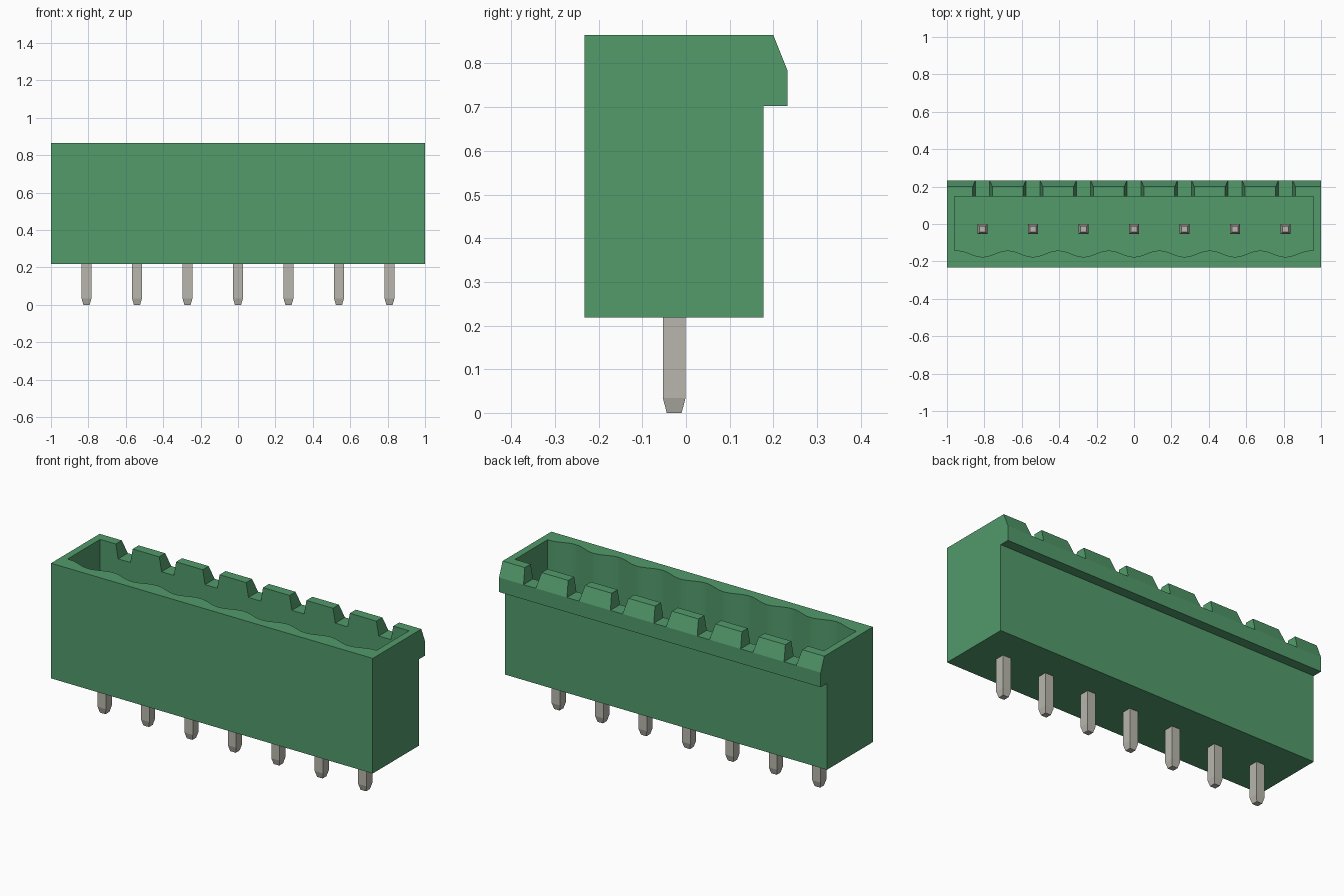
import bpy, bmesh, math
from mathutils import Vector

cube = bpy.data.objects.get("Cube")
if cube:
    bpy.data.objects.remove(cube, do_unlink=True)

PITCH = 0.27
PIN_X = [(i - 3) * PITCH for i in range(7)]
PIN_Y = -0.027


def material(name, rgb):
    m = bpy.data.materials.new(name)
    m.use_nodes = True
    m.diffuse_color = (*rgb, 1)
    bsdf = m.node_tree.nodes["Principled BSDF"]
    bsdf.inputs["Base Color"].default_value = (*rgb, 1)
    bsdf.inputs["Roughness"].default_value = 0.6
    return m


green = material("green plastic", (0.085, 0.325, 0.148))
metal = material("tinned metal", (0.48, 0.47, 0.415))


def add_prism(bm, outline, offset):
    """Closed prism: a flat outline of 3D points swept along offset."""
    face = bm.faces.new([bm.verts.new(p) for p in outline])
    swept = bmesh.ops.extrude_face_region(bm, geom=[face], use_keep_orig=True)
    verts = [g for g in swept["geom"] if isinstance(g, bmesh.types.BMVert)]
    bmesh.ops.translate(bm, verts=verts, vec=Vector(offset))


def make_object(name, bm, mat):
    bmesh.ops.recalc_face_normals(bm, faces=bm.faces[:])
    mesh = bpy.data.meshes.new(name)
    bm.to_mesh(mesh)
    bm.free()
    mesh.materials.append(mat)
    obj = bpy.data.objects.new(name, mesh)
    bpy.context.collection.objects.link(obj)
    return obj


def cut(target, cutter):
    """Subtract the cutter, apply the result and remove the cutter."""
    cutter.hide_render = True
    mod = target.modifiers.new("cut", "BOOLEAN")
    mod.operation, mod.solver, mod.object = "DIFFERENCE", "EXACT", cutter
    bpy.context.view_layer.objects.active = target
    bpy.ops.object.modifier_apply(modifier=mod.name)
    bpy.data.objects.remove(cutter, do_unlink=True)


# Housing: side profile with the latch lip along the back, swept across x
profile = [(-0.232, 0.218), (0.177, 0.218), (0.177, 0.703), (0.232, 0.703),
           (0.232, 0.785), (0.2, 0.865), (-0.232, 0.865)]
bm = bmesh.new()
add_prism(bm, [(-1, y, z) for y, z in profile], (2, 0, 0))
housing = make_object("housing", bm, green)

# Socket: open pocket with a scalloped front wall, one scallop per pin
FLOOR = 0.33
steps = 7 * 14
wave = []
for i in range(steps + 1):
    x = -3.5 * PITCH + i * 7 * PITCH / steps
    wave.append((x, -0.159 - 0.017 * math.cos(2 * math.pi * x / PITCH), FLOOR))
outline = [(-0.96, 0.147, FLOOR), (-0.96, -0.142, FLOOR), *wave,
           (0.96, -0.142, FLOOR), (0.96, 0.147, FLOOR)]
bm = bmesh.new()
add_prism(bm, outline, (0, 0, 1))
cut(housing, make_object("socket_cutter", bm, green))

# Notches: flared gaps in the back wall that leave a row of teeth
bm = bmesh.new()
for x in PIN_X:
    notch = [(x - 0.038, 0.785), (x + 0.038, 0.785),
             (x + 0.056, 0.885), (x - 0.056, 0.885)]
    add_prism(bm, [(px, 0.1, pz) for px, pz in notch], (0, 0.2, 0))
cut(housing, make_object("notch_cutter", bm, green))

bpy.ops.object.select_all(action="DESELECT")
housing.select_set(True)
bpy.context.view_layer.objects.active = housing
bpy.ops.object.shade_smooth_by_angle(angle=math.radians(15))

# Pins: square posts with tapered tips at both ends
sections = [(0.0, 0.017), (0.034, 0.026), (0.626, 0.026), (0.66, 0.015)]
for n, x in enumerate(PIN_X, 1):
    bm = bmesh.new()
    rings = [[bm.verts.new((x + sx * h, PIN_Y + sy * h, z))
              for sx, sy in ((-1, -1), (1, -1), (1, 1), (-1, 1))]
             for z, h in sections]
    for a, b in zip(rings, rings[1:]):
        for i in range(4):
            j = (i + 1) % 4
            bm.faces.new((a[i], a[j], b[j], b[i]))
    bm.faces.new(rings[0])
    bm.faces.new(rings[-1])
    make_object(f"pin_{n}", bm, metal)
